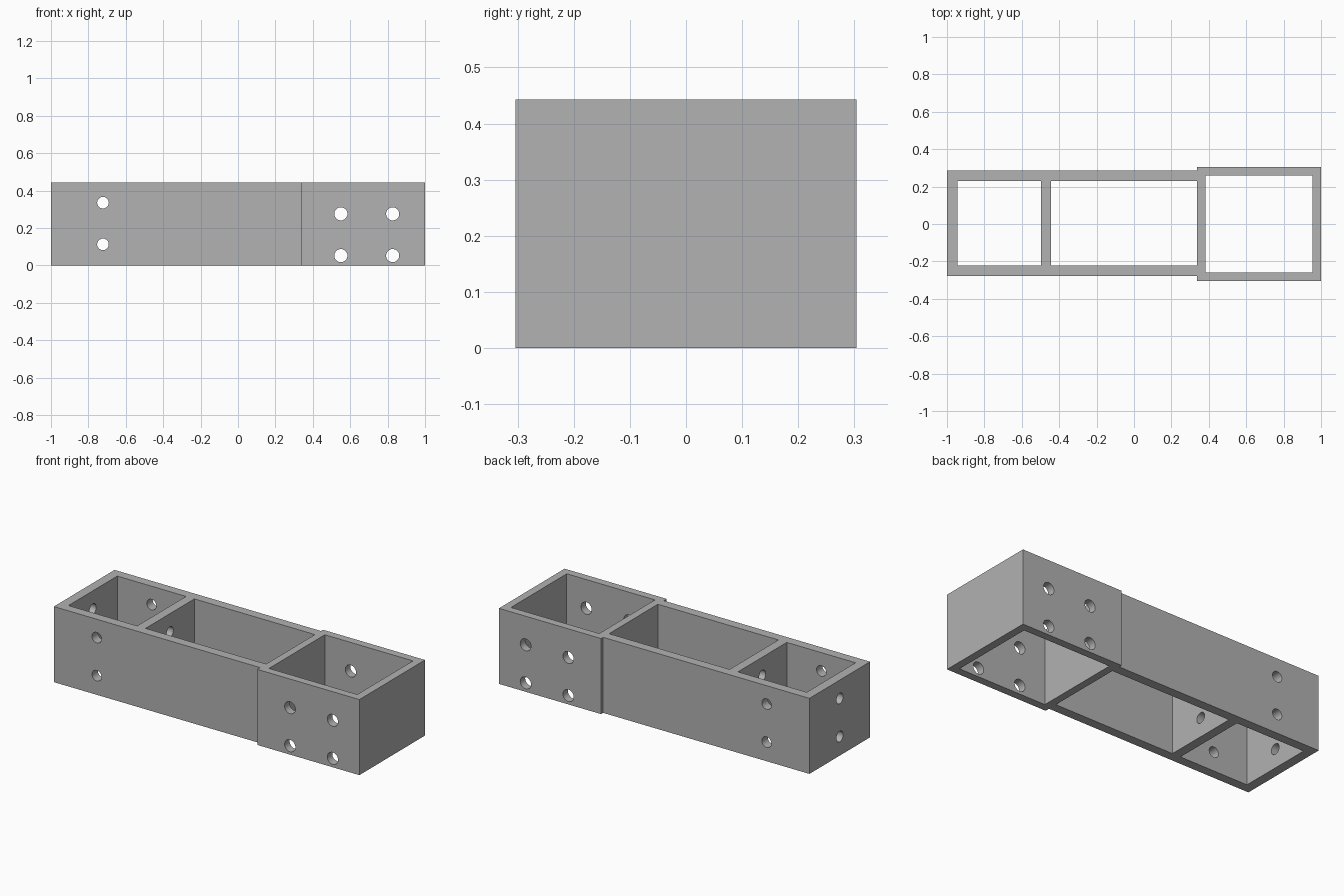
import bpy, bmesh, math
from mathutils import Vector

if "Cube" in bpy.data.objects:
    bpy.data.objects.remove(bpy.data.objects["Cube"], do_unlink=True)

HEIGHT = 0.443
STEP = 0.338                      # where the narrow tray meets the wide socket
TRAY_FRONT, TRAY_BACK = -0.277, 0.285
SOCKET_HALF = 0.304

grey = bpy.data.materials.new("plain grey")
grey.use_nodes = True
colour = (0.445, 0.445, 0.445, 1)
grey.diffuse_color = colour
grey.node_tree.nodes["Principled BSDF"].inputs["Base Color"].default_value = colour


def prism(name, outline, bottom, top):
    """Extrude a plan outline between two heights."""
    bm = bmesh.new()
    face = bm.faces.new([bm.verts.new((x, y, bottom)) for x, y in outline])
    ext = bmesh.ops.extrude_face_region(bm, geom=[face])["geom"]
    verts = [v for v in ext if isinstance(v, bmesh.types.BMVert)]
    bmesh.ops.translate(bm, verts=verts, vec=(0, 0, top - bottom))
    bmesh.ops.recalc_face_normals(bm, faces=bm.faces)
    mesh = bpy.data.meshes.new(name)
    bm.to_mesh(mesh)
    bm.free()
    mesh.materials.append(grey)
    obj = bpy.data.objects.new(name, mesh)
    bpy.context.collection.objects.link(obj)
    return obj


def pocket(x0, x1, y0, y1):
    return prism("pocket_cutter", [(x0, y0), (x1, y0), (x1, y1), (x0, y1)], -0.1, HEIGHT + 0.1)


def drill(location, axis, radius, length):
    bpy.ops.mesh.primitive_cylinder_add(vertices=32, radius=radius, depth=length, location=location)
    obj = bpy.context.object
    obj.name = "hole_cutter"
    obj.rotation_mode = "QUATERNION"
    obj.rotation_quaternion = Vector((0, 0, 1)).rotation_difference(Vector(axis))
    obj.data.materials.append(grey)
    return obj


# Stepped outer body
body = prism("bracket_body", [
    (-1, TRAY_FRONT), (STEP, TRAY_FRONT), (STEP, -SOCKET_HALF), (1, -SOCKET_HALF),
    (1, SOCKET_HALF), (STEP, SOCKET_HALF), (STEP, TRAY_BACK), (-1, TRAY_BACK)], 0, HEIGHT)

# Open pockets: end cell, long cell, socket
cutters = [
    pocket(-0.944, -0.498, -0.222, 0.230),
    pocket(-0.444, STEP, -0.222, 0.230),
    pocket(0.382, 0.954, -0.258, 0.258)]

# Screw holes: across the end cell, along its end walls, and across the socket
for z in (0.112, 0.335):
    cutters.append(drill((-0.722, 0, z), (0, 1, 0), 0.031, 1))
    cutters.append(drill((-0.72, 0.004, z), (1, 0, 0), 0.031, 0.8))
for x in (0.55, 0.827):
    for z in (0.052, 0.275):
        cutters.append(drill((x, 0, z), (0, 1, 0), 0.035, 1))

# Cut everything and drop the cutters
bpy.context.view_layer.objects.active = body
for cutter in cutters:
    cutter.hide_render = True
    mod = body.modifiers.new("cut", "BOOLEAN")
    mod.operation = "DIFFERENCE"
    mod.solver = "EXACT"
    mod.object = cutter
    bpy.ops.object.modifier_apply(modifier=mod.name)
for cutter in cutters:
    bpy.data.objects.remove(cutter, do_unlink=True)

bpy.ops.object.select_all(action="DESELECT")
body.select_set(True)
bpy.context.view_layer.objects.active = body
bpy.ops.object.shade_smooth_by_angle(angle=math.radians(30))
